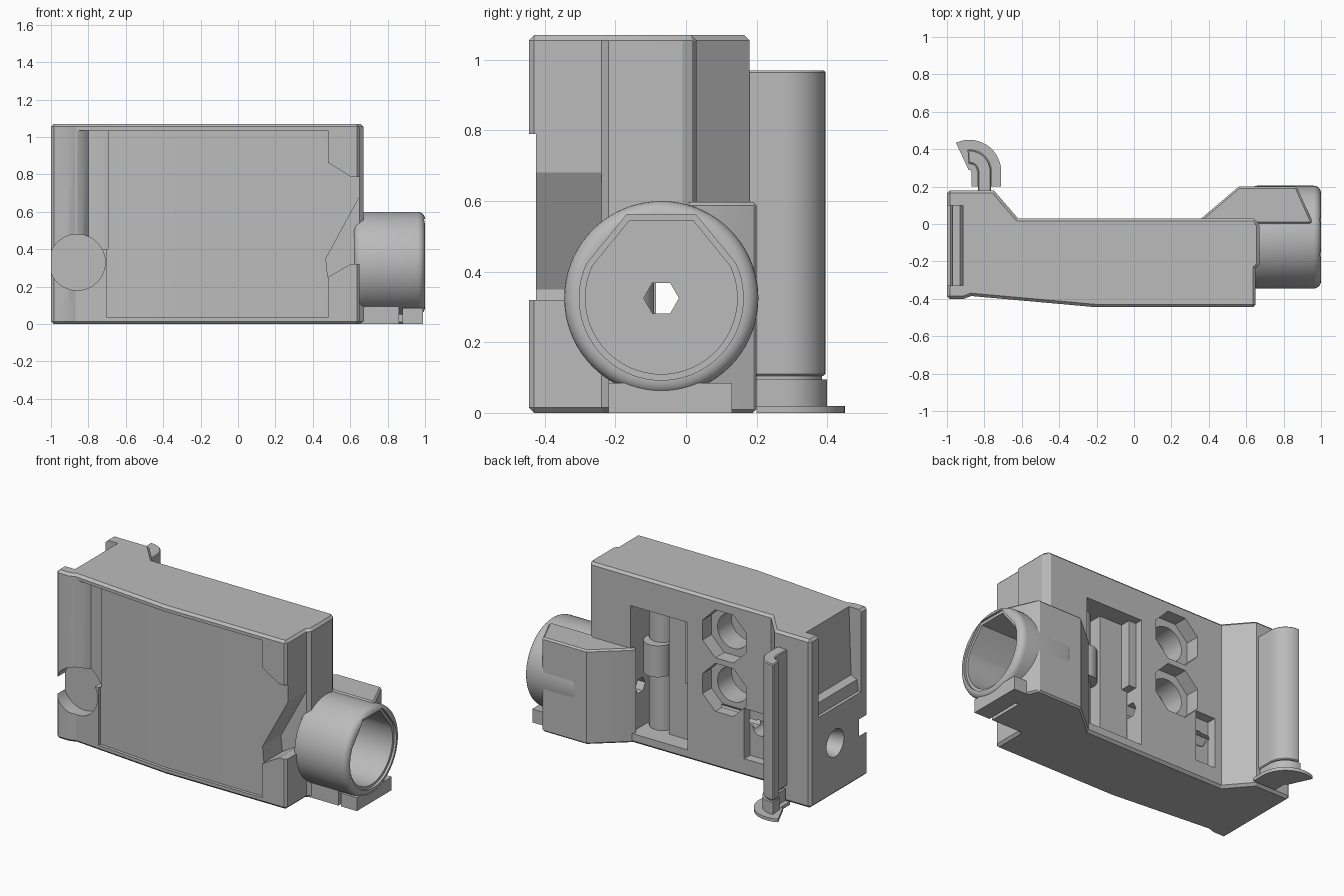
import bpy, bmesh
from math import sin, cos, pi, radians

cube = bpy.data.objects.get("Cube")
if cube:
    bpy.data.objects.remove(cube, do_unlink=True)

grey = bpy.data.materials.new("plain grey")
grey.use_nodes = True
tone = (0.5, 0.5, 0.5, 1)
grey.diffuse_color = tone
grey.node_tree.nodes["Principled BSDF"].inputs["Base Color"].default_value = tone


def prism(name, pts, axis, a, b):
    """Extrude a flat outline along one axis from a to b."""
    place = {"x": lambda p, t: (t, p[0], p[1]),
             "y": lambda p, t: (p[0], t, p[1]),
             "z": lambda p, t: (p[0], p[1], t)}[axis]
    bm = bmesh.new()
    low = [bm.verts.new(place(p, a)) for p in pts]
    high = [bm.verts.new(place(p, b)) for p in pts]
    bm.faces.new(low)
    bm.faces.new(high)
    n = len(pts)
    for i in range(n):
        j = (i + 1) % n
        bm.faces.new((low[i], low[j], high[j], high[i]))
    bmesh.ops.recalc_face_normals(bm, faces=bm.faces)
    mesh = bpy.data.meshes.new(name)
    bm.to_mesh(mesh)
    bm.free()
    ob = bpy.data.objects.new(name, mesh)
    bpy.context.collection.objects.link(ob)
    mesh.materials.append(grey)
    return ob


def box(name, x, y, z):
    return prism(name, [(x[0], y[0]), (x[1], y[0]), (x[1], y[1]), (x[0], y[1])], "z", *z)


def ring(cx, cy, r, n=48, turn=0.0):
    return [(cx + r * cos(turn + 2 * pi * i / n), cy + r * sin(turn + 2 * pi * i / n))
            for i in range(n)]


def apply(ob, mod):
    bpy.ops.object.select_all(action="DESELECT")
    bpy.context.view_layer.objects.active = ob
    ob.select_set(True)
    bpy.ops.object.modifier_apply(modifier=mod.name)


def bevel(ob, width, segments=1, angle=50):
    mod = ob.modifiers.new("bevel", "BEVEL")
    mod.width, mod.segments = width, segments
    mod.limit_method, mod.angle_limit = "ANGLE", radians(angle)
    apply(ob, mod)


def cut(ob, cutter, keep=False):
    cutter.hide_render = True
    mod = ob.modifiers.new("cut", "BOOLEAN")
    mod.operation, mod.solver, mod.object = "DIFFERENCE", "EXACT", cutter
    apply(ob, mod)
    if not keep:
        bpy.data.objects.remove(cutter, do_unlink=True)


def smooth(ob):
    bpy.ops.object.select_all(action="DESELECT")
    bpy.context.view_layer.objects.active = ob
    ob.select_set(True)
    bpy.ops.object.shade_smooth_by_angle(angle=radians(25))


AX_Y, AX_Z = -0.07, 0.325   # barrel axis
TOP = 1.07

# Main housing
housing = prism("housing", [
    (-1, -0.40), (-0.91, -0.40), (-0.87, -0.385), (-0.2, -0.445), (0.65, -0.445),
    (0.65, -0.24), (0.67, -0.22), (0.67, -0.01), (0.65, 0.03), (-0.62, 0.03),
    (-0.75, 0.18), (-1, 0.18)], "z", 0, TOP)
bevel(housing, 0.015)

# Recessed front panel, curved column and end notches
cut(housing, prism("panel_cutter", [
    (-0.7, -0.6), (-0.7, -0.38), (-0.2, -0.425), (0.48, -0.425), (0.48, -0.6)],
    "z", 0.035, 1.035))
cut(housing, prism("column_cutter", [
    (-0.9, -0.6), (-0.9, -0.4), (-0.86, -0.385), (-0.825, -0.365), (-0.8, -0.335),
    (-0.72, -0.345), (-0.695, -0.36), (-0.695, -0.6)], "z", 0.4, 1.035))
cut(housing, prism("side_panel_cutter", [
    (0.47, 0.25), (0.6, 0.32), (0.9, 0.32), (0.9, 0.79), (0.6, 0.79), (0.47, 0.87)],
    "y", -0.6, -0.425))
cut(housing, prism("wedge_cutter", [
    (0.655, 0.69), (0.47, 0.35), (0.48, 0.25), (0.6, 0.32), (0.9, 0.32), (0.9, 0.69)],
    "y", -0.6, -0.24))

# Round socket at the front corner
cut(housing, prism("socket_cutter", ring(-0.86, 0.33, 0.15), "y", -0.6, -0.31))

# Recess in the narrow end, open at the top
cut(housing, prism("end_recess_cutter", [
    (-1.1, 0.55), (-0.98, 0.55), (-0.97, 0.62), (-0.93, 0.64), (-0.91, 1.2), (-1.1, 1.2)],
    "y", -0.33, 0.1))

# Back openings: long slot, two octagons, small window with hole
cut(housing, box("slot_cutter", (-0.03, 0.37), (-0.25, 0.2), (0.06, 0.87)))
for z in (0.85, 0.51):
    cut(housing, prism("octagon_cutter", ring(-0.29, z, 0.165, 8, pi / 8), "y", -0.06, 0.2))
    cut(housing, prism("bore_cutter", ring(-0.29, z, 0.11), "y", -0.2, 0.0))
cut(housing, box("window_cutter", (-0.57, -0.43), (-0.03, 0.2), (0.11, 0.43)))
cut(housing, prism("pin_cutter", ring(-0.5, 0.3, 0.05, 32), "y", -0.15, 0.0))

# Countersunk hole in the narrow end
bpy.ops.mesh.primitive_cone_add(vertices=48, radius1=0.09, radius2=0.05, depth=0.14,
                                location=(-0.94, AX_Y, AX_Z), rotation=(0, pi / 2, 0))
cut(housing, bpy.context.object)

# Barrel with rounded ends and a flat-topped bore
barrel = prism("barrel", ring(AX_Y, AX_Z, 0.275, 72), "x", 0.62, 1.0)
bevel(barrel, 0.04, 5)
bore = [(AX_Y + 0.215 * cos(a), AX_Z + 0.215 * sin(a))
        for a in [radians(155 + i * 5) for i in range(47)]]
bore += [(AX_Y + 0.09, 0.545), (AX_Y - 0.09, 0.545)]
bore_cutter = prism("barrel_bore_cutter", bore, "x", 0.69, 1.2)
rim = [(AX_Y + (y - AX_Y) * 1.08, AX_Z + (z - AX_Z) * 1.08) for y, z in bore]
cut(barrel, prism("rim_cutter", rim, "x", 0.985, 1.2))
cut(barrel, bore_cutter, keep=True)

# Block behind the barrel
barrel_block = prism("barrel_block", [
    (0.34, 0.0), (0.36, 0.03), (0.56, 0.2), (0.87, 0.2), (0.95, 0.02), (0.95, 0.0)],
    "z", 0, 0.598)
bevel(barrel_block, 0.01)
cut(barrel_block, bore_cutter)

# Hexagonal drive hole along the axis
hexagon = prism("hexagon_cutter", ring(AX_Y, AX_Z, 0.05, 6), "x", -1.1, 1.1)
cut(housing, hexagon, keep=True)
cut(barrel, hexagon)

# Feet under the barrel
base = box("barrel_base", (0.6, 0.86), (-0.22, 0.19), (0, 0.1))
foot = box("barrel_foot", (0.88, 0.99), (-0.22, 0.13), (0, 0.085))
for part in (base, foot):
    cut(part, prism("saddle_cutter", ring(AX_Y, AX_Z, 0.262, 72), "x", 0.68, 1.2))

# Mechanism inside the slot
box("slot_guide", (-0.02, 0.18), (-0.26, -0.085), (0.05, 0.88))
box("slot_rail", (-0.03, 0.02), (-0.26, -0.02), (0.45, 0.88))
smooth(prism("slot_post", ring(0.28, -0.17, 0.08, 32), "z", 0.05, 0.88))
smooth(prism("slot_collar", ring(0.28, -0.12, 0.085, 32), "z", 0.42, 0.62))


def hook(r, w, start_y, end):
    """Outline of a bent strip: a straight leg followed by an arc."""
    cx, cy = -0.88, 0.28
    angles = [radians(end * i / 14) for i in range(15)]
    outer = [(cx + (r + w) * cos(a), cy + (r + w) * sin(a)) for a in angles]
    inner = [(cx + (r - w) * cos(a), cy + (r - w) * sin(a)) for a in reversed(angles)]
    return [(cx + r + w, start_y)] + outer + inner + [(cx + r - w, start_y)]


# Curved lever on the back with its neck and flange
lever = prism("lever", hook(0.08, 0.035, 0.17, 95), "z", 0.105, 0.97)
bevel(lever, 0.012)
lever_neck = prism("lever_neck", hook(0.08, 0.025, 0.2, 90), "z", 0.015, 0.11)
lever_stub = prism("lever_stub", hook(0.08, 0.04, 0.2, 95), "z", 0.015, 0.095)
lever_flange = prism("lever_flange", hook(0.09, 0.08, 0.2, 115), "z", 0, 0.02)

for part in (housing, barrel, barrel_block, base, foot, lever, lever_neck, lever_stub,
             lever_flange):
    smooth(part)
